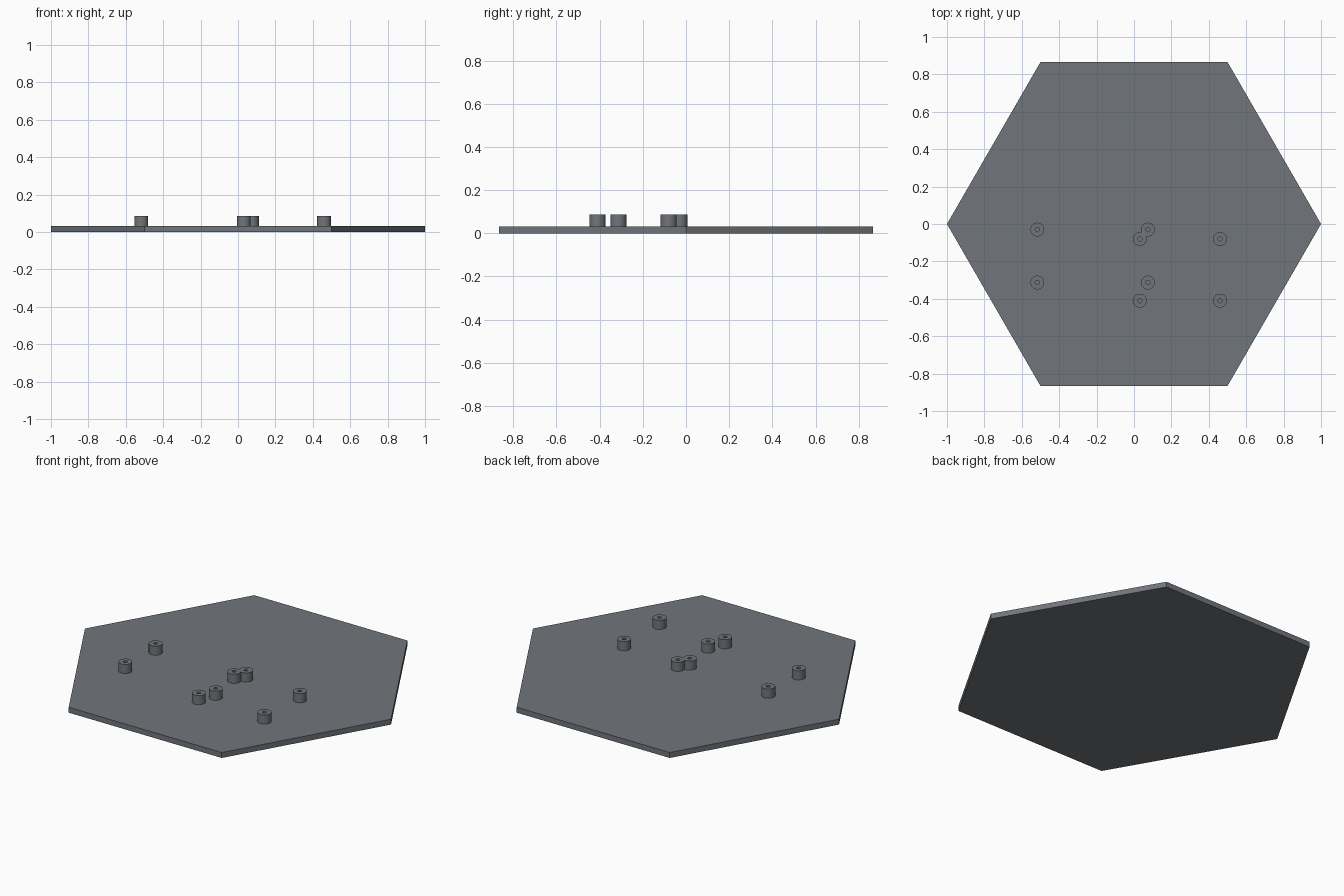
import bpy, bmesh, math

if "Cube" in bpy.data.objects:
    bpy.data.objects.remove(bpy.data.objects["Cube"])

PLATE_TOP = 0.032
POST_TOP = 0.086
POST_R, HOLE_R, SIDES = 0.037, 0.0115, 32

# Dark slate grey for every part
slate = bpy.data.materials.new("slate_grey")
slate.diffuse_color = (0.165, 0.182, 0.2, 1)
slate.use_nodes = True
slate.node_tree.nodes["Principled BSDF"].inputs["Base Color"].default_value = slate.diffuse_color


def finish(name, bm):
    bmesh.ops.recalc_face_normals(bm, faces=bm.faces)
    mesh = bpy.data.meshes.new(name)
    bm.to_mesh(mesh)
    bm.free()
    mesh.materials.append(slate)
    ob = bpy.data.objects.new(name, mesh)
    bpy.context.collection.objects.link(ob)
    bpy.context.view_layer.objects.active = ob
    ob.select_set(True)
    bpy.ops.object.shade_smooth_by_angle(angle=math.radians(30))
    ob.select_set(False)
    return ob


def ring(bm, radius, z, sides):
    return [bm.verts.new((radius * math.cos(2 * math.pi * i / sides),
                          radius * math.sin(2 * math.pi * i / sides), z))
            for i in range(sides)]


def lathe(name, profile, sides):
    # stacked rings joined with quads, capped at both ends
    bm = bmesh.new()
    rings = [ring(bm, r, z, sides) for r, z in profile]
    for a, b in zip(rings, rings[1:]):
        for i in range(sides):
            j = (i + 1) % sides
            bm.faces.new((a[i], a[j], b[j], b[i]))
    bm.faces.new(rings[0])
    bm.faces.new(rings[-1])
    return finish(name, bm)


# Hexagonal base plate
lathe("base_plate", [(1, 0), (1, PLATE_TOP)], 6)

# Two rectangular groups of hollow standoffs
groups = {"left": ((-0.517, 0.074), (-0.313, -0.03)),
          "right": ((0.031, 0.46), (-0.41, -0.08))}
for side, (xs, ys) in groups.items():
    for i, x in enumerate(xs):
        for j, y in enumerate(ys):
            post = lathe(f"standoff_{side}_{i}{j}",
                         [(POST_R, PLATE_TOP - 0.002), (POST_R, POST_TOP),
                          (HOLE_R, POST_TOP), (HOLE_R, PLATE_TOP + 0.0005)], SIDES)
            post.location = (x, y, 0)
